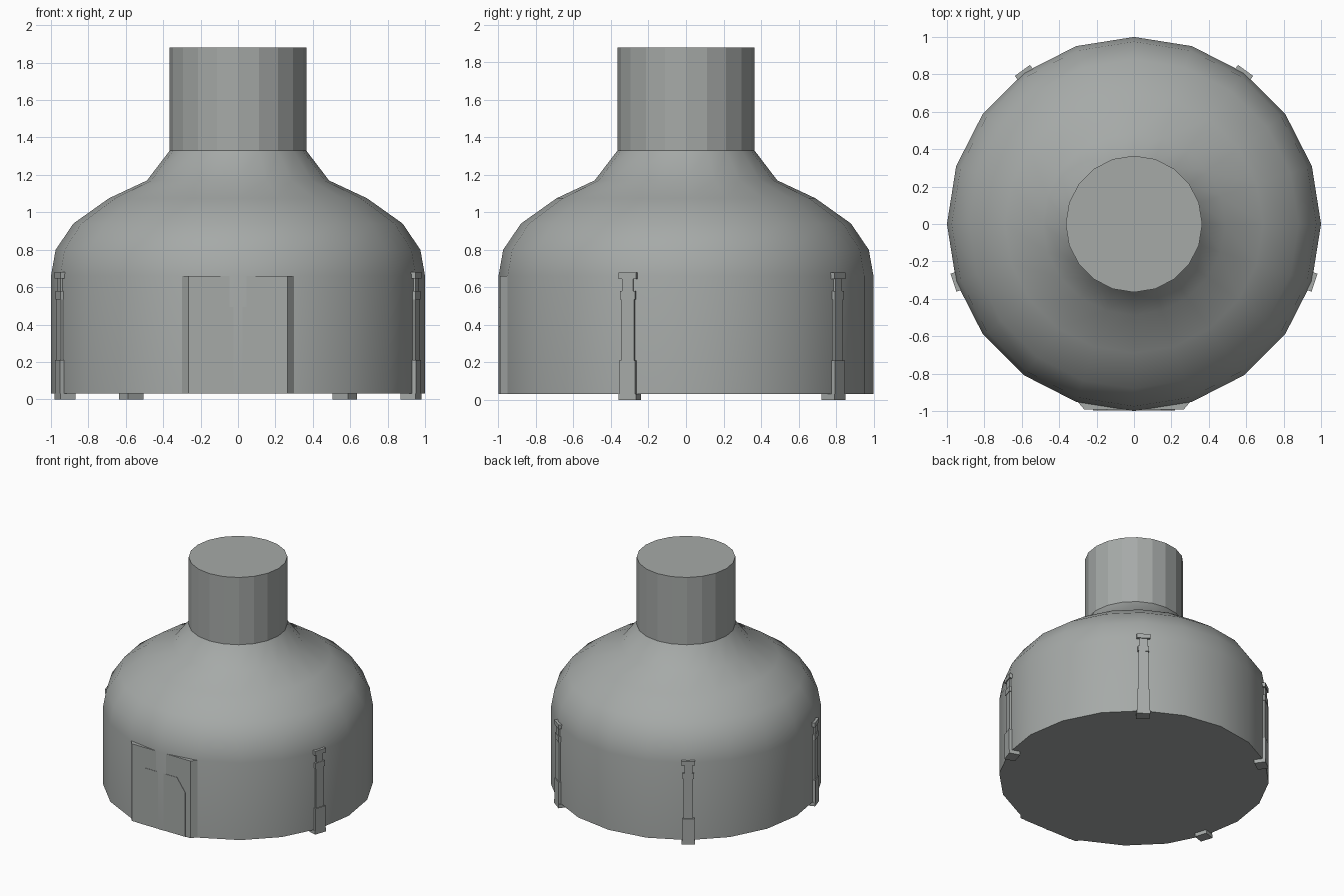
import bpy, bmesh
from math import sin, cos, radians, pi
from mathutils import Matrix

if "Cube" in bpy.data.objects:
    bpy.data.objects.remove(bpy.data.objects["Cube"])

SIDES = 20

grey = bpy.data.materials.new("stone_grey")
grey.use_nodes = True
colour = (0.38, 0.40, 0.39, 1)
grey.diffuse_color = colour
grey.node_tree.nodes["Principled BSDF"].inputs["Base Color"].default_value = colour


def finish(name, bm, smooth=False):
    bmesh.ops.recalc_face_normals(bm, faces=bm.faces)
    mesh = bpy.data.meshes.new(name)
    bm.to_mesh(mesh)
    bm.free()
    mesh.materials.append(grey)
    obj = bpy.data.objects.new(name, mesh)
    bpy.context.collection.objects.link(obj)
    if smooth:
        bpy.ops.object.select_all(action="DESELECT")
        obj.select_set(True)
        bpy.context.view_layer.objects.active = obj
        bpy.ops.object.shade_smooth_by_angle(angle=radians(35))
    return obj


def lathe(name, profile, smooth):
    """Turn (radius, height) pairs about z and cap both ends."""
    bm = bmesh.new()
    rings = [[bm.verts.new((r * cos(2 * pi * i / SIDES), r * sin(2 * pi * i / SIDES), z))
              for i in range(SIDES)] for r, z in profile]
    for low, high in zip(rings, rings[1:]):
        for i in range(SIDES):
            j = (i + 1) % SIDES
            bm.faces.new((low[i], low[j], high[j], high[i]))
    bm.faces.new(rings[0])
    bm.faces.new(rings[-1])
    return finish(name, bm, smooth)


def extrude(name, outline, offset):
    """Extrude a flat outline along an offset."""
    bm = bmesh.new()
    face = bm.faces.new([bm.verts.new(p) for p in outline])
    new = bmesh.ops.extrude_face_region(bm, geom=[face])["geom"]
    bmesh.ops.translate(bm, vec=offset, verts=[v for v in new if isinstance(v, bmesh.types.BMVert)])
    return finish(name, bm)


# Round wall, dome and sloping shoulder
lathe("domed_body", [(1, 0.03), (1, 0.66), (0.975, 0.8), (0.88, 0.94),
                     (0.69, 1.075), (0.487, 1.17), (0.365, 1.33)], True)

# Faceted chimney
lathe("chimney", [(0.365, 1.33), (0.365, 1.88)], False)

# Flat entrance panel and door
extrude("entrance_panel", [(-0.31, -0.94, 0.03), (-0.265, -0.993, 0.03),
                           (0.265, -0.993, 0.03), (0.31, -0.94, 0.03)], (0, 0, 0.63))
half_door = [(0.22, 0.03), (0.22, 0.39), (0.145, 0.495)]
arch = half_door + [(-x, z) for x, z in reversed(half_door)]
extrude("door", [(x, -0.992, z) for x, z in arch], (0, -0.004, 0))

# Wall brackets: (half width, inner radius, outer radius, bottom, top)
BRACKET = [
    (0.05, 0.93, 1.015, 0.0, 0.03),     # foot
    (0.045, 0.97, 1.015, 0.03, 0.21),   # lower sleeve
    (0.036, 0.97, 1.008, 0.21, 0.535),  # strip
    (0.042, 0.97, 1.012, 0.535, 0.58),  # collar
    (0.03, 0.97, 1.008, 0.58, 0.645),   # upper strip
    (0.05, 0.97, 1.015, 0.645, 0.68),   # head
]
for label, angle in (("front_left", -18), ("back_left", 54), ("back_right", 126), ("front_right", 198)):
    bm = bmesh.new()
    turn = Matrix.Rotation(radians(angle), 4, "Z")
    for half, inner, outer, low, high in BRACKET:
        place = Matrix.Translation(((inner + outer) / 2, 0, (low + high) / 2))
        size = Matrix.Diagonal((outer - inner, 2 * half, high - low, 1))
        bmesh.ops.create_cube(bm, size=1, matrix=turn @ place @ size)
    finish(label + "_bracket", bm)
